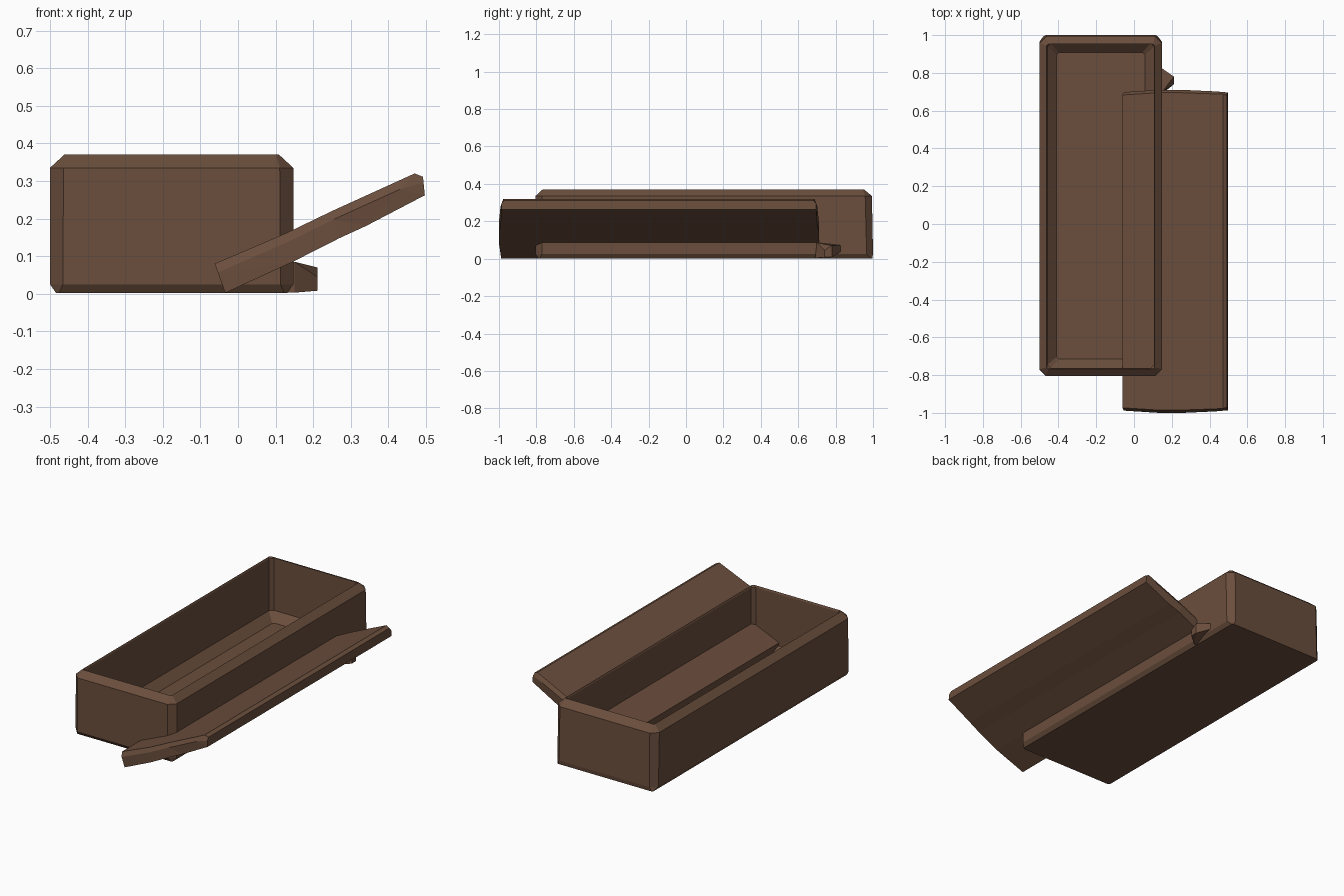
import bpy, bmesh

default = bpy.data.objects.get("Cube")
if default:
    bpy.data.objects.remove(default, do_unlink=True)

wood = bpy.data.materials.new("dark brown wood")
wood.use_nodes = True
colour = (0.145, 0.076, 0.046, 1)
wood.diffuse_color = colour
bsdf = next(n for n in wood.node_tree.nodes if n.type == "BSDF_PRINCIPLED")
bsdf.inputs["Base Color"].default_value = colour
bsdf.inputs["Roughness"].default_value = 0.9


def loft(name, rings):
    """Skin a list of equal-length rings and cap both ends."""
    bm = bmesh.new()
    loops = [[bm.verts.new(p) for p in ring] for ring in rings]
    for a, b in zip(loops, loops[1:]):
        for i in range(len(a)):
            j = (i + 1) % len(a)
            bm.faces.new((a[i], a[j], b[j], b[i]))
    caps = [bm.faces.new(loops[0]), bm.faces.new(loops[-1])]
    bmesh.ops.recalc_face_normals(bm, faces=bm.faces)
    bmesh.ops.triangulate(bm, faces=caps)
    mesh = bpy.data.meshes.new(name)
    bm.to_mesh(mesh)
    bm.free()
    mesh.materials.append(wood)
    obj = bpy.data.objects.new(name, mesh)
    bpy.context.collection.objects.link(obj)
    return obj


def cut_rect(inset, z, cut, back=0.998):
    """Rectangle of the box plan, inset and with its corners cut off."""
    x0, x1 = -0.5 + inset, 0.147 - inset
    y0, y1 = -0.805 + inset, back - inset
    return [(x0 + cut, y0, z), (x1 - cut, y0, z), (x1, y0 + cut, z), (x1, y1 - cut, z),
            (x1 - cut, y1, z), (x0 + cut, y1, z), (x0, y1 - cut, z), (x0, y0 + cut, z)]


# Open box: underside, outer walls, sloping rim, inner walls, coved floor
loft("open_box", [
    cut_rect(0.016, 0.002, 0.008, 1.012),
    cut_rect(0.0, 0.025, 0.034, 1.0),
    cut_rect(0.0, 0.335, 0.036, 0.994),
    cut_rect(0.038, 0.37, 0.008, 0.99),
    cut_rect(0.042, 0.36, 0.018),
    cut_rect(0.042, 0.06, 0.018),
    cut_rect(0.09, 0.014, 0.012),
])

# Leaning lid: a slightly bowed plank profile, with the ends bevelled and bulging
top = [(-0.062, 0.08), (0.13, 0.162), (0.25, 0.22), (0.47, 0.32), (0.492, 0.311)]
under = [(-0.034, 0.002), (0.14, 0.082), (0.27, 0.148), (0.34, 0.18), (0.497, 0.262)]
bulge = [-0.012, 0, 0, -0.008, -0.014]


def plank(y, shrink, side):
    upper = [(tx + (ux - tx) * shrink, y + side * b, tz + (uz - tz) * shrink)
             for (tx, tz), (ux, uz), b in zip(top, under, bulge)]
    lower = [(x, y + side * b, z) for (x, z), b in zip(under, bulge)]
    return upper + lower[::-1]


loft("leaning_lid", [plank(-1.0, 0.3, -1), plank(-0.985, 0, -1),
                     plank(0.695, 0, 1), plank(0.71, 0.3, 1)])

# Broken splinter wedged between the box and the lid
loft("splinter", [
    [(0.12, 0.69, 0.003), (0.15, 0.69, 0.003), (0.211, 0.74, 0.008),
     (0.211, 0.78, 0.008), (0.14, 0.83, 0.04), (0.12, 0.83, 0.04)],
    [(0.12, 0.69, 0.08), (0.15, 0.7, 0.085), (0.211, 0.74, 0.045),
     (0.211, 0.78, 0.07), (0.14, 0.83, 0.072), (0.12, 0.83, 0.07)],
])
